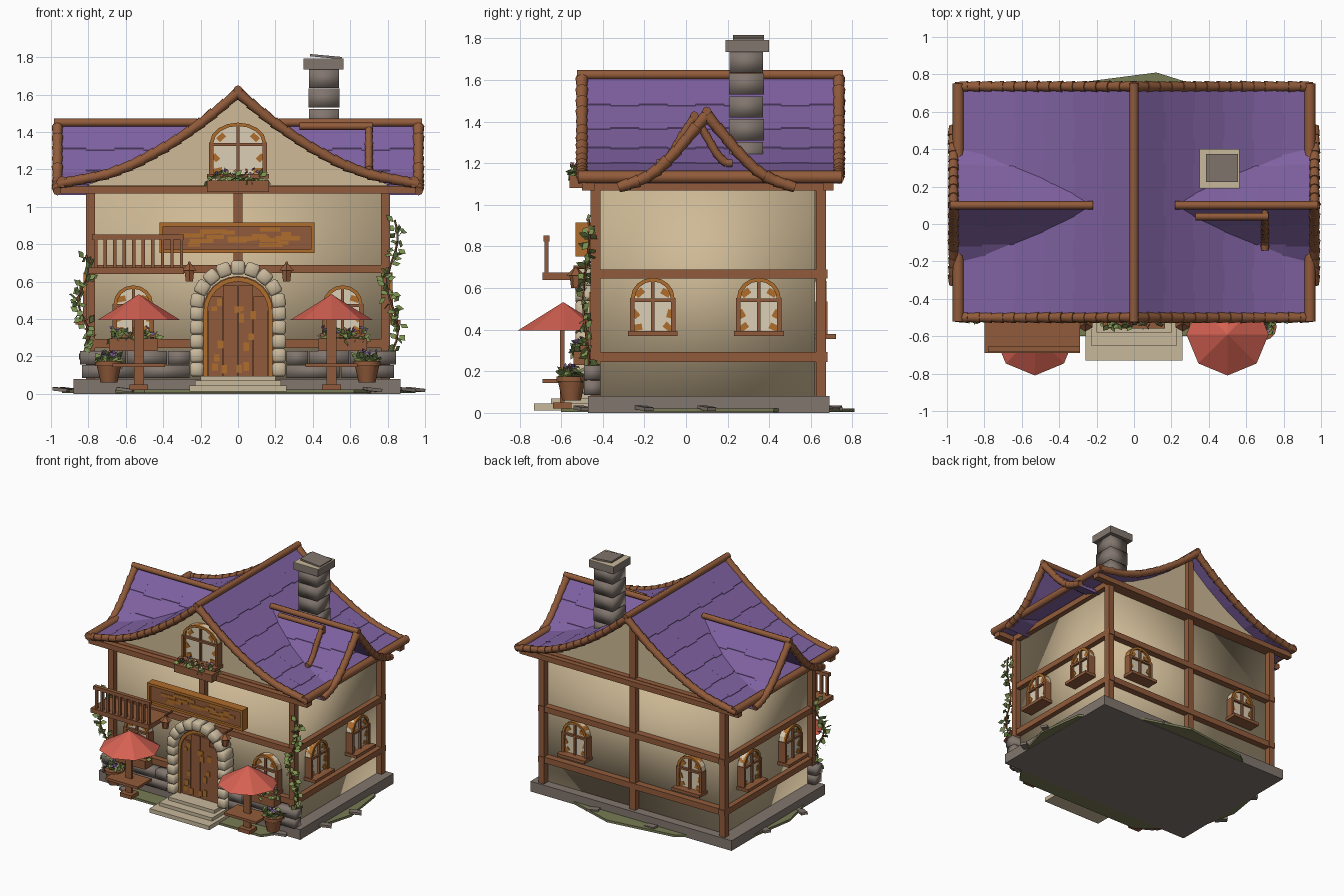
import bpy, bmesh, math, random
from mathutils import Matrix, Vector

random.seed(4)
if "Cube" in bpy.data.objects:
    bpy.data.objects.remove(bpy.data.objects["Cube"])


def material(name, r, g, b):
    m = bpy.data.materials.new(name)
    m.use_nodes = True
    m.diffuse_color = (r, g, b, 1)
    m.node_tree.nodes["Principled BSDF"].inputs["Base Color"].default_value = (r, g, b, 1)
    return m


PURPLE = material("purple_tile", 0.215, 0.122, 0.36)
WOOD = material("brown_wood", 0.285, 0.105, 0.043)
PLASTER = material("tan_plaster", 0.62, 0.49, 0.305)
STONE = material("grey_stone", 0.22, 0.18, 0.155)
PALE = material("pale_stone", 0.58, 0.48, 0.33)
RED = material("red_cloth", 0.66, 0.12, 0.085)
ORANGE = material("orange_paint", 0.43, 0.155, 0.025)
CREAM = material("cream_glass", 0.72, 0.62, 0.46)
LEAF = material("leaf_green", 0.20, 0.29, 0.08)
MOSS = material("moss_green", 0.19, 0.20, 0.09)
I = Matrix()


def finish(name, bm, mat, M=I, smooth=False, bevel=0):
    bmesh.ops.recalc_face_normals(bm, faces=bm.faces)
    me = bpy.data.meshes.new(name)
    bm.to_mesh(me)
    bm.free()
    me.materials.append(mat)
    o = bpy.data.objects.new(name, me)
    bpy.context.collection.objects.link(o)
    o.matrix_world = M
    if bevel:
        b = o.modifiers.new("bevel", "BEVEL")
        b.width = bevel
    if smooth:
        bpy.ops.object.select_all(action="DESELECT")
        bpy.context.view_layer.objects.active = o
        o.select_set(True)
        bpy.ops.object.shade_smooth_by_angle(angle=math.radians(smooth))


def cube(bm, c, s, R=I):
    bmesh.ops.create_cube(bm, size=1, matrix=Matrix.Translation(c) @ R @ Matrix.Diagonal((*s, 1)))


def boxes(name, mat, items, M=I, **kw):
    """Each item is a pair of opposite corners."""
    bm = bmesh.new()
    for a, b in items:
        a, b = Vector(a), Vector(b)
        cube(bm, (a + b) / 2, [abs(v) for v in b - a])
    finish(name, bm, mat, M, **kw)


def tube(bm, a, b, r, r2=None, sides=8):
    a, b = Vector(a), Vector(b)
    T = Matrix.Translation((a + b) / 2) @ (b - a).to_track_quat("Z", "Y").to_matrix().to_4x4()
    bmesh.ops.create_cone(bm, cap_ends=True, segments=sides, radius1=r,
                          radius2=r if r2 is None else r2, depth=(b - a).length, matrix=T)


def prism(bm, outline, y0, y1):
    rows = [[bm.verts.new((x, y, z)) for x, z in outline] for y in (y0, y1)]
    bm.faces.new(rows[0])
    bm.faces.new(rows[1][::-1])
    for i in range(len(outline)):
        bm.faces.new((rows[0][i - 1], rows[0][i], rows[1][i], rows[1][i - 1]))


def height(prof, s):
    for (a, za), (b, zb) in zip(prof, prof[1:]):
        if s <= b:
            return za + (zb - za) * (s - a) / (b - a)
    return prof[-1][1]


def roof(name, prof, d0, d1, M, rows):
    bm = bmesh.new()
    line = [(-s, z) for s, z in prof[:0:-1]] + prof
    prism(bm, line + [(s, z - 0.022) for s, z in line[::-1]], d0, d1)
    n, end = round((d1 - d0) / 0.14), prof[-1][0]
    # Overlapping tiles, each a thin wedge
    for side in (-1, 1):
        for r in range(rows):
            for k in range(n):
                s0, s1 = end * r / rows, end * (r + 1) / rows + 0.009 * ((k + r) % 2) * (r < rows - 1)
                v = [[bm.verts.new((side * s, d0 + (d1 - d0) * j / n, height(prof, s) + up))
                      for s, up in ((s0, 0.002), (s1, 0.006), (s1, 0.001))] for j in (k, k + 1)]
                bm.faces.new(v[0])
                bm.faces.new(v[1][::-1])
                for i in range(3):
                    bm.faces.new((v[0][i - 1], v[0][i], v[1][i], v[1][i - 1]))
    finish(name, bm, PURPLE, M)


def log_trim(name, prof, d, M, n, r=0.029):
    bm = bmesh.new()
    end = prof[-1][0]
    for side in (-1, 1):
        p = [Vector((side * end * i / n, d, height(prof, end * i / n))) for i in range(n + 1)]
        for a, b in zip(p, p[1:]):
            tube(bm, a, b + (b - a) * 0.1, r * random.uniform(0.98, 1.1), r * 0.82)
    finish(name, bm, WOOD, M, smooth=50)


def beam(name, a, b, r=0.024):
    bm = bmesh.new()
    tube(bm, a, b, r)
    finish(name, bm, WOOD, smooth=50)


def arch(w, h, spring, n=8):
    """Open outline from bottom left over the top to bottom right."""
    a = [math.pi * i / n for i in range(n + 1)]
    return ([(-w / 2, 0)] + [(-w / 2 * math.cos(t), spring + (h - spring) * math.sin(t)) for t in a] + [(w / 2, 0)])


def window(name, x, y, z, turn, w=0.21, h=0.26):
    M = Matrix.Translation((x, y, z)) @ Matrix.Rotation(turn, 4, "Z")
    bm = bmesh.new()
    prism(bm, arch(w, h, h * 0.62), -0.03, 0.02)
    finish(name + "_glass", bm, CREAM, M)
    bm = bmesh.new()
    prism(bm, arch(w, h, h * 0.62) + arch(w - 0.036, h - 0.018, h * 0.6)[::-1], -0.045, 0.01)
    finish(name + "_frame", bm, ORANGE, M)
    bm = bmesh.new()
    for s in (-1, 1):
        for at, size in (((0.36, 0.08), (0.05, 0.03)), ((0.4, 0.33), (0.03, 0.04)), ((0.3, 0.72), (0.045, 0.03))):
            cube(bm, (s * at[0] * w, -0.032, at[1] * h), (size[0], 0.006, size[1]),
                 Matrix.Rotation(s * random.uniform(0, 0.8), 4, "Y"))
    finish(name + "_worn_paint", bm, ORANGE, M)
    boxes(name + "_bars", WOOD, [((-0.008, -0.045, 0), (0.008, 0, h - 0.01)),
                                 ((-w / 2, -0.048, h * 0.55), (w / 2, 0, h * 0.55 + 0.016)),
                                 ((-w / 2 - 0.015, -0.09, -0.02), (w / 2 + 0.015, 0.02, 0.004))]
          + [((s * (w / 2 - 0.014), -0.05, 0), (s * (w / 2 + 0.005), 0.01, h * 0.62)) for s in (-1, 1)], M)


def leaves(name, n, place, size, mat=LEAF):
    bm = bmesh.new()
    for i in range(n):
        p = Vector(place(i / n))
        d = Vector([random.uniform(-1, 1) for _ in "xyz"]).normalized() * size
        s = d.orthogonal().normalized() * size * 0.35
        bm.faces.new([bm.verts.new(q) for q in (p, p + d / 2 + s, p + d, p + d / 2 - s)])
    finish(name, bm, mat)


def blossom(name, x, y, z, w, d):
    for part, n, size, mat, up in (("leaves", 60, 0.05, LEAF, 0), ("violet_petals", 14, 0.03, PURPLE, 0.03),
                                   ("red_petals", 5, 0.025, RED, 0.03), ("pale_petals", 6, 0.025, CREAM, 0.03)):
        leaves(name + "_" + part, n, lambda t: (x + random.uniform(-w, w), y + random.uniform(-d, d),
                                                z + up + random.uniform(0, 0.025)), size, mat)


# Ground, foundation and rocks
bm = bmesh.new()
rim = [(0.12, 0.81), (0.6, 0.66), (0.9, 0.42), (0.95, 0.05), (0.86, -0.26), (0.62, -0.6), (0.1, -0.6),
       (-0.5, -0.6), (-0.86, -0.3), (-0.94, 0.05), (-0.88, 0.42), (-0.42, 0.74)]
prism(bm, rim, -0.022, -0.004)
finish("ground_patch", bm, MOSS, Matrix.Rotation(-math.pi / 2, 4, "X"))
boxes("foundation", STONE, [((-0.88, -0.47, 0), (0.87, 0.69, 0.08))])
bm = bmesh.new()
for x, y in ((-0.94, -0.1), (0.95, 0.1), (0.9, -0.2), (-0.9, 0.3), (0.3, 0.72), (-0.2, 0.72), (0.72, -0.5), (-0.6, -0.54)):
    cube(bm, (x, y, 0.022), (0.09, 0.05, 0.018), Matrix.Rotation(x * 0.6, 4, "Z") @ Matrix.Rotation(0.1, 4, "Y"))
finish("rocks", bm, STONE)

# Walls and gables
MAIN = [(0, 1.61), (0.1, 1.525), (0.2, 1.445), (0.36, 1.335), (0.55, 1.23), (0.71, 1.17), (0.95, 1.125)]
CROSS = [(0, 1.43), (0.07, 1.35), (0.14, 1.265), (0.22, 1.18), (0.3, 1.125), (0.42, 1.085)]
boxes("walls", PLASTER, [((-0.77, -0.41, 0.08), (0.77, 0.62, 1.09))], smooth=180)
bm = bmesh.new()
half = [(s, z - 0.02) for s, z in MAIN[:-1]] + [(0.8, 1.12), (0.8, 1.085)]
prism(bm, [(-s, z) for s, z in half[:0:-1]] + half, -0.42, 0.63)
finish("gable_walls", bm, PLASTER)

# Timber frame
frame = [((x - 0.024, y - 0.024, 0.08), (x + 0.024, y + 0.024, 1.08)) for x in (-0.788, 0.788) for y in (-0.434, 0.65)]
for z0, z1 in ((0.245, 0.292), (0.645, 0.69), (1.07, 1.115)):
    frame += [((s * 0.76, -0.46, z0), (s * 0.81, 0.68, z1)) for s in (-1, 1)]
    frame += [((-0.81, 0.61, z0), (0.81, 0.672, z1))]
    inner = 0.2 if z0 < 0.5 else 0
    frame += [((s * inner, -0.455, z0), (s * 0.81, -0.4, z1)) for s in (-1, 1)]
frame += [((-0.95, -0.5, 1.07), (0.95, -0.44, 1.112)), ((-0.95, 0.66, 1.07), (0.95, 0.71, 1.112)),
          ((-0.025, -0.45, 0.69), (0.025, -0.4, 1.08)), ((-0.025, 0.6, 0.08), (0.025, 0.665, 1.58))]
boxes("timber_frame", WOOD, frame)

# Roofs with log trim
roof("main_roof", MAIN, -0.5, 0.73, I, 6)
for d in (-0.5, 0.735):
    log_trim("main_roof_trim", MAIN, d, I, 15)
beam("main_ridge", (0, -0.525, 1.625), (0, 0.755, 1.625))
turn = Matrix.Translation((0, 0.1, 0)) @ Matrix.Rotation(math.pi / 2, 4, "Z")
for s in (-1, 1):
    roof("side_gable_roof", CROSS, min(-s * 0.2, -s * 0.965), max(-s * 0.2, -s * 0.965), turn, 4)
    log_trim("side_gable_trim", CROSS, -s * 0.965, turn, 9)
    beam("side_ridge", (s * 0.22, 0.1, 1.45), (s * 0.985, 0.1, 1.45), 0.022)
    beam("eave", (s * 0.94, -0.52, 1.133), (s * 0.94, 0.75, 1.133), 0.031)
log_trim("dormer_trim", [(0, 1.42), (0.06, 1.33), (0.11, 1.24), (0.15, 1.2), (0.18, 1.2)], -0.7,
         Matrix.Translation((0, 0.04, 0)) @ Matrix.Rotation(math.pi / 2, 4, "Z"), 7, 0.022)
beam("dormer_ridge", (0.33, 0.04, 1.43), (0.72, 0.04, 1.43), 0.02)

# Chimney
boxes("chimney", STONE, [((0.38 - e, 0.21 - e, z), (0.54 + e, 0.37 + e, z + 0.102))
                         for z, e in ((1.2, 0), (1.31, 0.004), (1.42, 0), (1.53, 0.004), (1.635, 0))], smooth=180)
boxes("chimney_cap", STONE, [((0.35, 0.19, 1.735), (0.565, 0.4, 1.79))])
boxes("chimney_cap_top", PALE, [((0.35, 0.19, 1.79), (0.565, 0.4, 1.793))])
bm = bmesh.new()
cube(bm, (0.47, 0.3, 1.803), (0.17, 0.15, 0.012), Matrix.Rotation(0.09, 4, "Y"))
finish("chimney_slab", bm, STONE)

# Windows
for s in (-1, 1):
    window("front_window", s * 0.56, -0.42, 0.32, 0, h=0.26)
    window("back_window", s * 0.5, 0.63, 0.375, math.pi)
    for y in (-0.16, 0.35):
        window("side_window", s * 0.78, y, 0.39, s * math.pi / 2)
window("attic_window", 0, -0.43, 1.17, 0, 0.3, 0.28)

# Door with stone arch and steps
DOOR = Matrix.Translation((0, 0, 0.09))
bm = bmesh.new()
prism(bm, arch(0.38, 0.54, 0.35, 12), -0.46, -0.4)
finish("door_panel", bm, WOOD, DOOR)
bm = bmesh.new()
prism(bm, arch(0.37, 0.535, 0.35, 12) + arch(0.325, 0.51, 0.35, 12)[::-1], -0.48, -0.45)
finish("door_frame", bm, ORANGE, DOOR)
boxes("door_planks", WOOD, [((x, -0.47, 0.09), (x + 0.078, -0.45, top))
                            for x, top in ((-0.16, 0.52), (-0.08, 0.58), (0.002, 0.58), (0.082, 0.52))])
bm = bmesh.new()
for i in range(14):
    cube(bm, (random.uniform(-0.13, 0.13), -0.472, random.uniform(0.13, 0.5)), (0.03, 0.006, random.uniform(0.02, 0.05)))
finish("door_worn_paint", bm, ORANGE)
bm = bmesh.new()
for s in (-1, 1):
    for i in range(5):
        cube(bm, (s * 0.22, -0.47, 0.13 + i * 0.075), (0.074, 0.12, 0.074), Matrix.Rotation(random.uniform(-0.05, 0.05), 4, "Y"))
for i in range(9):
    t = math.pi * (i + 0.5) / 9
    cube(bm, (0.22 * math.cos(t), -0.47, 0.46 + 0.215 * math.sin(t)), (0.074, 0.12, 0.076), Matrix.Rotation(-t, 4, "Y"))
finish("door_stone_arch", bm, PALE, smooth=180, bevel=0.012)
boxes("steps", PALE, [((-w, y, z), (w, -0.44, z + 0.032)) for w, y, z in
                      ((0.26, -0.73, 0.012), (0.23, -0.65, 0.038), (0.2, -0.58, 0.062))])

# Low stone courses beside the door
bricks = []
for s in (-1, 1):
    for z, cuts in ((0.085, (0.26, 0.55, 0.84)), (0.158, (0.26, 0.38, 0.6, 0.85))):
        bricks += [((s * a, -0.49, z), (s * (b - 0.006), -0.41, z + 0.07)) for a, b in zip(cuts, cuts[1:])]
boxes("stone_courses", STONE, bricks, smooth=180)

# Hanging board
boxes("sign_board", WOOD, [((-0.4, -0.51, 0.765), (0.4, -0.45, 0.9))])
boxes("sign_frame", ORANGE, [((-0.42, -0.53, z), (0.41, -0.46, z + 0.02)) for z in (0.752, 0.895)]
      + [((x, -0.53, 0.76), (x + 0.02, -0.46, 0.9)) for x in (-0.42, 0.39)])
bm = bmesh.new()
for _ in range(18):
    cube(bm, (random.uniform(-0.32, 0.32), -0.511, random.uniform(0.79, 0.88)), (random.uniform(0.05, 0.14), 0.006, 0.022))
finish("sign_worn_paint", bm, ORANGE)

# Balcony
boxes("balcony", WOOD, [((-0.8, -0.69, 0.64), (-0.29, -0.44, 0.675)), ((-0.78, -0.685, 0.825), (-0.29, -0.655, 0.852))]
      + [((x, -0.68, 0.67), (x + 0.018, -0.66, 0.83)) for x in [-0.77 + 0.051 * i for i in range(10)]])

# Tables with parasols, pots, lanterns and vines
for s, px in ((-1, -0.53), (1, 0.5)):
    bm = bmesh.new()
    tube(bm, (px, -0.59, 0.395), (px, -0.59, 0.53), 0.22, 0.004)
    finish("parasol", bm, RED)
    boxes("table", WOOD, [((px - 0.027, -0.605, 0.05), (px + 0.027, -0.585, 0.41)),
                          ((px - 0.14, -0.69, 0.143), (px + 0.14, -0.52, 0.163)),
                          ((px - 0.05, -0.64, 0.02), (px + 0.05, -0.55, 0.05))])
    boxes("window_box", WOOD, [((s * 0.43, -0.54, 0.23), (s * 0.69, -0.45, 0.295))])
    blossom("window_flowers", s * 0.56, -0.5, 0.295, 0.12, 0.03)
    bm = bmesh.new()
    tube(bm, (s * 0.69, -0.55, 0.06), (s * 0.69, -0.55, 0.15), 0.045, 0.065, 12)
    tube(bm, (s * 0.69, -0.55, 0.15), (s * 0.69, -0.55, 0.175), 0.073, 0.073, 12)
    finish("flower_pot", bm, WOOD, smooth=40)
    blossom("pot_plant", s * 0.69, -0.55, 0.17, 0.05, 0.04)
    bm = bmesh.new()
    tube(bm, (s * 0.26, -0.53, 0.6), (s * 0.26, -0.53, 0.66), 0.022, 0.03, 6)
    tube(bm, (s * 0.26, -0.53, 0.66), (s * 0.26, -0.53, 0.7), 0.045, 0.005, 6)
    tube(bm, (s * 0.26, -0.45, 0.7), (s * 0.26, -0.54, 0.7), 0.008)
    finish("lantern", bm, WOOD)
    low, high = (0.22, 0.74) if s < 0 else (0.22, 0.93)
    climb = lambda t: Vector((s * 0.825 + 0.03 * math.sin(t * 9), -0.48 + 0.015 * math.cos(t * 7), low + (high - low) * t))
    leaves("vine_leaves", 60, lambda t: climb(t) + Vector((random.uniform(-0.02, 0.02), 0, 0)), 0.055)
    bm = bmesh.new()
    for i in range(12):
        tube(bm, climb(i / 12), climb((i + 1) / 12), 0.006, sides=5)
    finish("vine_stem", bm, WOOD)

# Attic flower box
boxes("attic_flower_box", WOOD, [((-0.165, -0.56, 1.08), (0.165, -0.45, 1.14))])
blossom("attic_flowers", 0, -0.51, 1.14, 0.15, 0.035)
